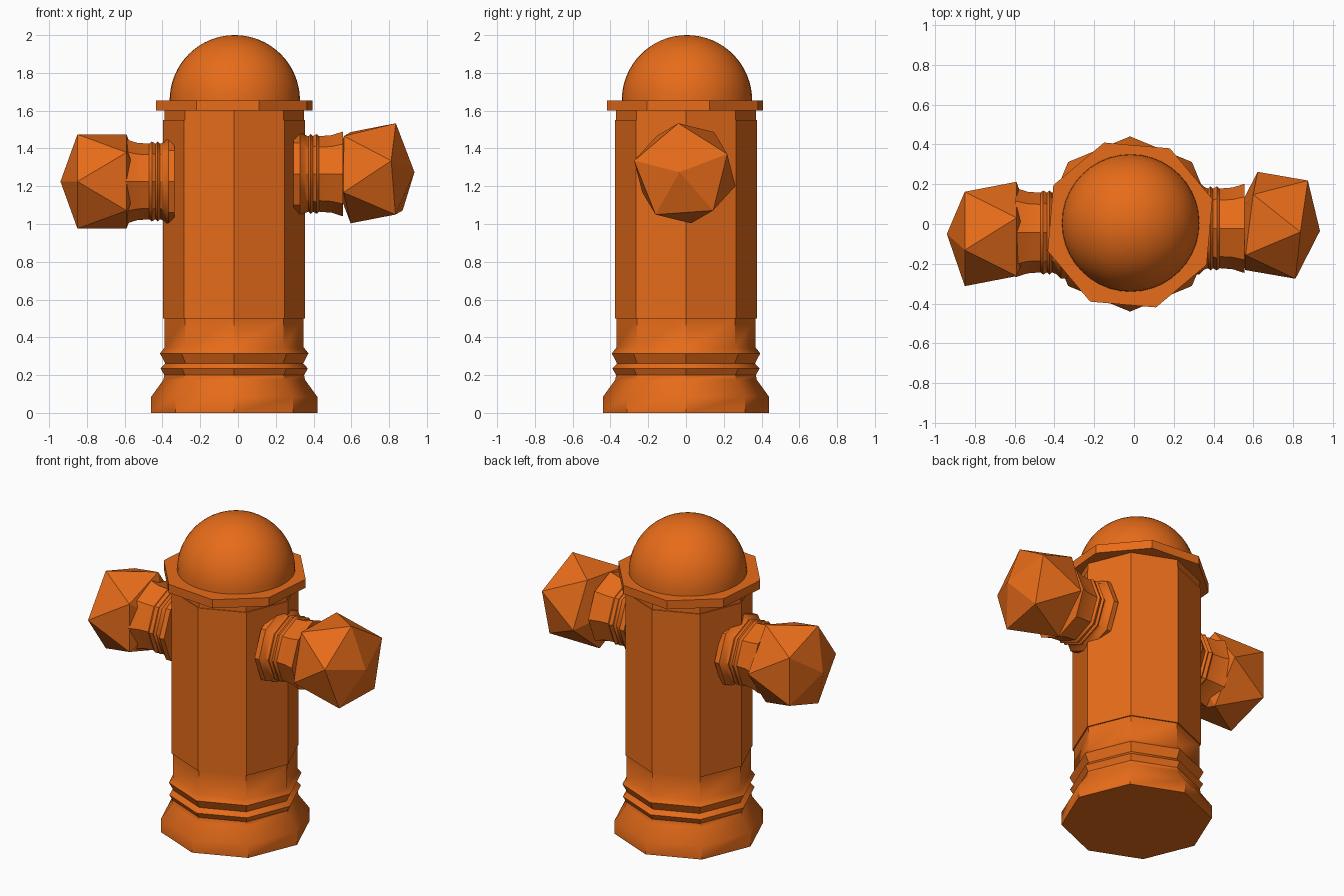
import bpy, bmesh
from math import radians, sin, cos, pi
from mathutils import Vector, Matrix

if "Cube" in bpy.data.objects:
    bpy.data.objects.remove(bpy.data.objects["Cube"])

orange = bpy.data.materials.new("orange_paint")
orange.diffuse_color = (0.8, 0.15, 0.01, 1)
orange.use_nodes = True
orange.node_tree.nodes["Principled BSDF"].inputs["Base Color"].default_value = orange.diffuse_color


def finish(bm, name, smooth=None):
    bmesh.ops.recalc_face_normals(bm, faces=bm.faces[:])
    mesh = bpy.data.meshes.new(name)
    bm.to_mesh(mesh)
    bm.free()
    ob = bpy.data.objects.new(name, mesh)
    bpy.context.collection.objects.link(ob)
    mesh.materials.append(orange)
    if smooth:
        bpy.ops.object.select_all(action='DESELECT')
        ob.select_set(True)
        bpy.context.view_layer.objects.active = ob
        bpy.ops.object.shade_smooth_by_angle(angle=radians(smooth))
    return ob


def lathe(name, profile, sides, origin, phase=0, tilt=0, smooth=None):
    """Revolve (radius, height) pairs; tilt turns the axis about y."""
    bm = bmesh.new()
    rings = []
    for r, h in profile:
        rings.append([bm.verts.new((r * cos(radians(phase) + 2 * pi * i / sides),
                                    r * sin(radians(phase) + 2 * pi * i / sides), h))
                      for i in range(sides)])
    for a, b in zip(rings, rings[1:]):
        for i in range(sides):
            j = (i + 1) % sides
            bm.faces.new((a[i], a[j], b[j], b[i]))
    bm.faces.new(rings[0][::-1])
    bm.faces.new(rings[-1])
    m = Matrix.Translation(origin) @ Matrix.Rotation(radians(tilt), 4, 'Y')
    bmesh.ops.transform(bm, matrix=m, verts=bm.verts[:])
    return finish(bm, name, smooth)


def faceted_cap(name, outer, inner, phase, r=0.262, tip=0.09):
    """Flattened icosahedron spanning two staggered five-point rings."""
    outer, inner = Vector(outer), Vector(inner)
    axis = (outer - inner).normalized()
    v = (Vector((0, 0, 1)) - axis * axis.z).normalized()
    u = v.cross(axis)
    if u.y < 0:
        u = -u
    bm = bmesh.new()
    for centre, start in ((outer, phase), (inner, phase + 36)):
        for i in range(5):
            t = radians(start + 72 * i)
            bm.verts.new(centre + r * (u * cos(t) + v * sin(t)))
    bm.verts.new(outer + axis * tip)
    bm.verts.new(inner - axis * tip)
    bmesh.ops.convex_hull(bm, input=bm.verts[:])
    return finish(bm, name)


# Eight-sided body with flared foot and ripples
body = [(.44, 0), (.44, .085), (.375, .175), (.37, .2), (.39, .235), (.365, .262),
        (.393, .315), (.368, .347), (.368, .5), (.376, .5), (.376, 1.55),
        (.37, 1.55), (.37, 1.61)]
lathe("body", body, 8, (-.02, 0, 0), smooth=38)

# Turned collar plate under the dome
lathe("collar", [(.434, 1.6), (.434, 1.655)], 8, (-.02, -.005, 0), phase=17.5)

# Smooth dome
dome = [(.345 * cos(pi / 2 * i / 16), 1.655 + .345 * sin(pi / 2 * i / 16)) for i in range(16)]
lathe("dome", dome + [(.003, 2.0)], 40, (-.017, .005, 0), smooth=40)

# Side outlets: flange, ripples, neck
pipe = [(.232, .315), (.232, .347), (.208, .372), (.2, .392), (.211, .405), (.2, .417),
        (.211, .436), (.2, .45), (.205, .515), (.224, .575)]
lathe("left_outlet", pipe, 8, (-.02, -.043, 1.225), tilt=-90, smooth=38)
lathe("right_outlet", pipe, 8, (-.02, -.022, 1.265), tilt=90, smooth=38)

# Faceted outlet caps
faceted_cap("left_cap", (-.85, -.05, 1.225), (-.59, -.05, 1.225), 180)
faceted_cap("right_cap", (.845, -.023, 1.272), (.587, .01, 1.265), 22)
